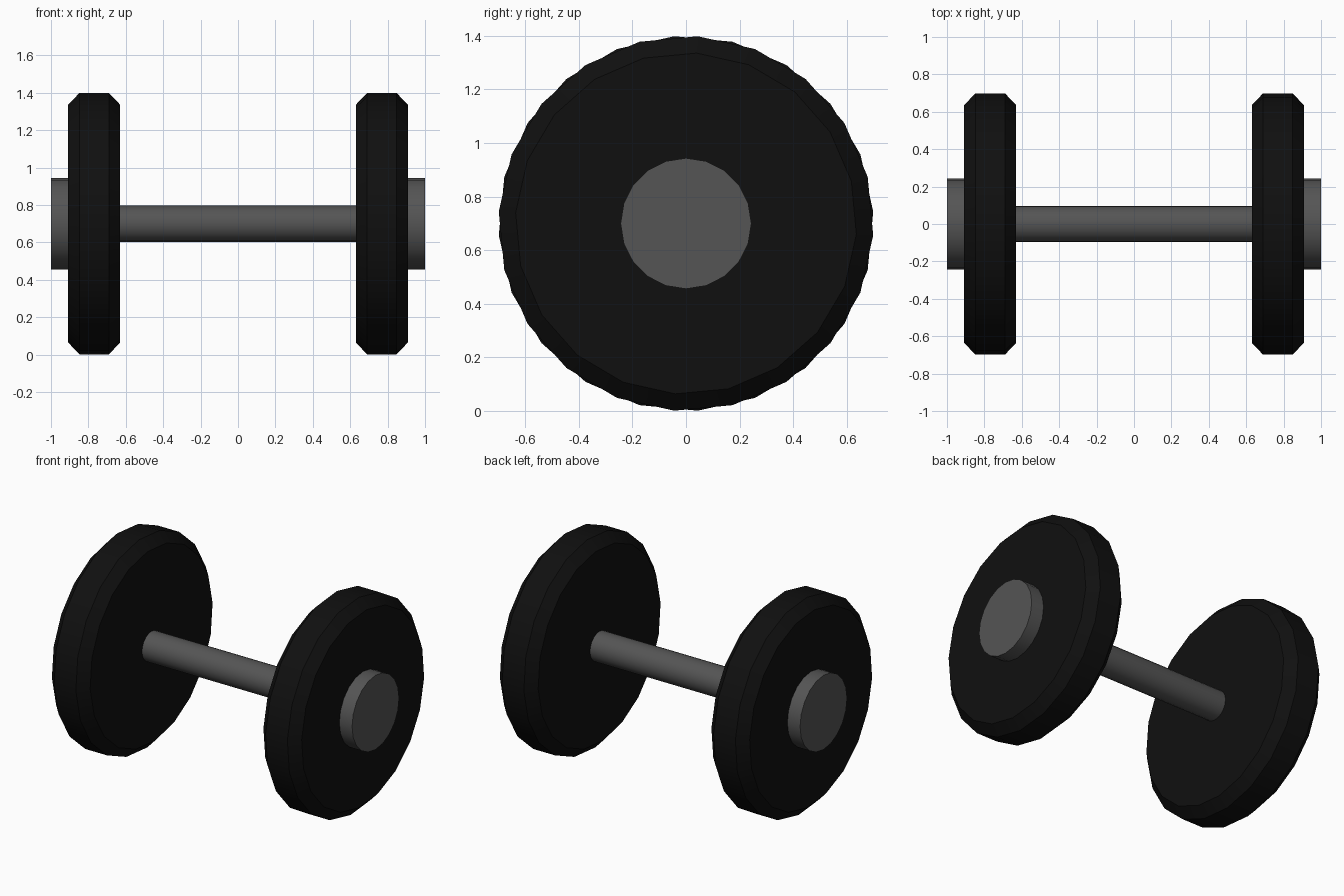
import bpy
import bmesh
from math import sin, cos, pi, radians

if "Cube" in bpy.data.objects:
    bpy.data.objects.remove(bpy.data.objects["Cube"])

SIDES = 20
AXIS_Z = 0.70


def material(name, value):
    mat = bpy.data.materials.new(name)
    mat.diffuse_color = (value, value, value, 1)
    mat.use_nodes = True
    mat.node_tree.nodes["Principled BSDF"].inputs["Base Color"].default_value = mat.diffuse_color
    return mat


def lathe(name, profile, mat, twist=0.0):
    """Revolve (x, radius) stations around the x axis and cap both ends."""
    bm = bmesh.new()
    rings = []
    for x, r in profile:
        angles = [2 * pi * i / SIDES + twist for i in range(SIDES)]
        rings.append([bm.verts.new((x, r * sin(a), AXIS_Z + r * cos(a))) for a in angles])
    for a, b in zip(rings, rings[1:]):
        for i in range(SIDES):
            j = (i + 1) % SIDES
            bm.faces.new((a[i], a[j], b[j], b[i]))
    bm.faces.new(rings[0])
    bm.faces.new(rings[-1])
    bmesh.ops.recalc_face_normals(bm, faces=bm.faces)
    mesh = bpy.data.meshes.new(name)
    bm.to_mesh(mesh)
    bm.free()
    mesh.materials.append(mat)
    obj = bpy.data.objects.new(name, mesh)
    bpy.context.collection.objects.link(obj)
    bpy.ops.object.select_all(action='DESELECT')
    obj.select_set(True)
    bpy.context.view_layer.objects.active = obj
    bpy.ops.object.shade_smooth_by_angle(angle=radians(30))


steel = material("dark_steel", 0.09)
rubber = material("black_rubber", 0.005)

# Handle bar between the weights
lathe("handle_bar", [(-0.64, 0.097), (0.64, 0.097)], steel)

for side, label in ((-1, "left"), (1, "right")):
    # Bevelled weight plate
    plate = [(0.63, 0.637), (0.69, 0.70), (0.848, 0.70), (0.908, 0.637)]
    lathe(label + "_plate", [(side * x, r) for x, r in plate], rubber, side * radians(3.6))
    # End collar
    lathe(label + "_collar", [(side * 0.90, 0.244), (side * 1.0, 0.244)], steel)
